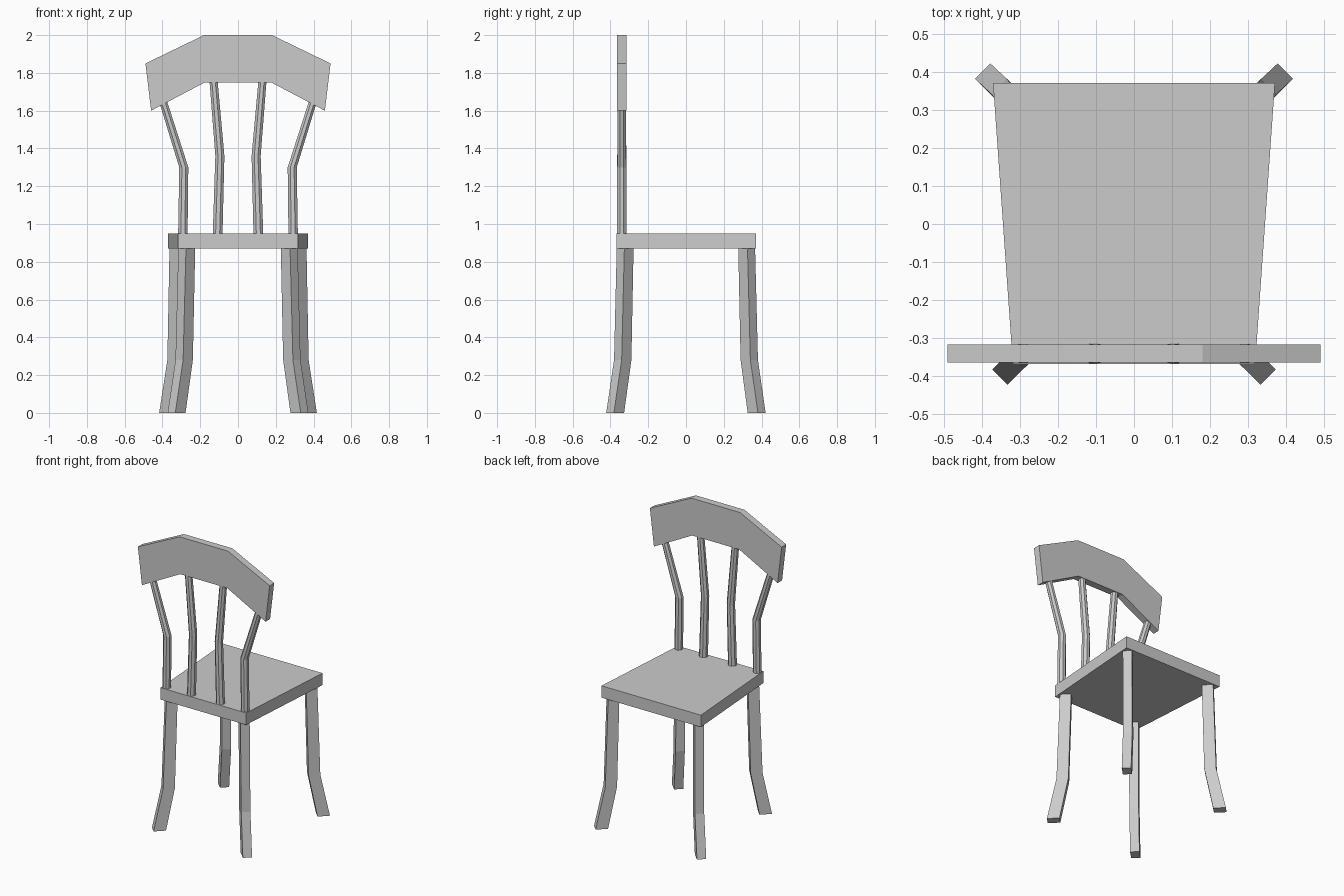
import bpy, bmesh, math
from mathutils import Vector

if "Cube" in bpy.data.objects:
    bpy.data.objects.remove(bpy.data.objects["Cube"])


def loft(name, rings):
    """Closed solid skinned through rings of equal point count."""
    bm = bmesh.new()
    vs = [[bm.verts.new(p) for p in ring] for ring in rings]
    n = len(vs[0])
    for a, b in zip(vs, vs[1:]):
        for i in range(n):
            j = (i + 1) % n
            bm.faces.new((a[i], a[j], b[j], b[i]))
    bm.faces.new(vs[0])
    bm.faces.new(vs[-1])
    bmesh.ops.recalc_face_normals(bm, faces=bm.faces)
    me = bpy.data.meshes.new(name)
    bm.to_mesh(me)
    bm.free()
    ob = bpy.data.objects.new(name, me)
    bpy.context.collection.objects.link(ob)
    return ob


def leg(name, path, side, fb):
    """Rectangular leg turned diagonally outward, splayed at the foot."""
    out = Vector((side, fb, 0)).normalized()
    tan = Vector((-out.y, out.x, 0))
    rings = []
    for x, y, z, radial, width in path:
        c = Vector((side * x, fb * y, z))
        rings.append([c + out * a * radial / 2 + tan * b * width / 2
                      for a, b in ((1, 1), (-1, 1), (-1, -1), (1, -1))])
    return loft(name, rings)


def spindle(name, path, side):
    """Round rod with one bend, in the plane of the back."""
    rings = []
    for x, z, r in path:
        rings.append([(side * x + r * math.cos(t), -0.34 + r * math.sin(t), z)
                      for t in (math.tau * (i + 0.5) / 8 for i in range(8))])
    return loft(name, rings)


# Seat: slab, wider at +y
plan = [(-0.318, -0.368), (0.318, -0.368), (0.37, 0.37), (-0.37, 0.37)]
loft("seat", [[(x, y, z) for x, y in plan] for z in (0.87, 0.95)])

# Top rail: angular arch
half = [(0.18, 2.0), (0.49, 1.85), (0.46, 1.6), (0.175, 1.75)]
arch = half + [(-x, z) for x, z in reversed(half)]
loft("top_rail", [[(x, y, z) for x, z in arch] for y in (-0.364, -0.316)])

# Legs and back spindles, mirrored left and right
front = [(0.325, 0.375, 0, 0.077, 0.057), (0.285, 0.335, 0.28, 0.073, 0.057),
         (0.271, 0.322, 0.88, 0.069, 0.057)]
back = [(0.37, 0.374, 0, 0.077, 0.057), (0.328, 0.335, 0.28, 0.073, 0.057),
        (0.318, 0.321, 0.88, 0.069, 0.057)]
outer = [(0.292, 0.94, 0.027), (0.287, 1.30, 0.026), (0.400, 1.66, 0.023)]
inner = [(0.108, 0.94, 0.028), (0.096, 1.36, 0.026), (0.133, 1.80, 0.023)]
for side, tag in ((-1, "left"), (1, "right")):
    leg("front_leg_" + tag, front, side, -1)
    leg("back_leg_" + tag, back, side, 1)
    spindle("outer_spindle_" + tag, outer, side)
    spindle("inner_spindle_" + tag, inner, side)
